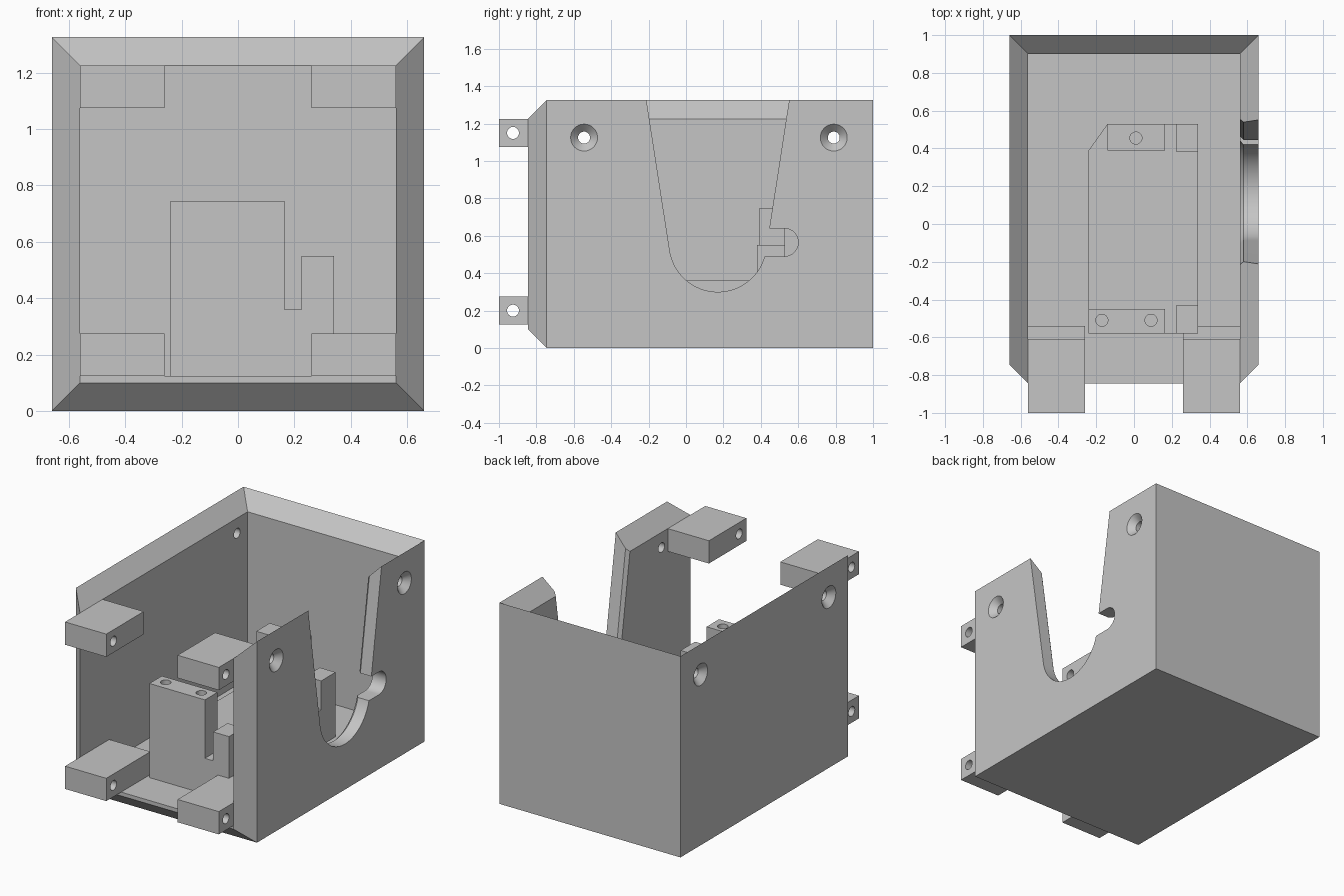
import bpy, bmesh
from math import sin, cos, pi, radians
from mathutils import Vector

cube = bpy.data.objects.get("Cube")
if cube:
    bpy.data.objects.remove(cube, do_unlink=True)

grey = bpy.data.materials.new("light grey plastic")
grey.use_nodes = True
GREY = (0.56, 0.56, 0.56, 1)
grey.diffuse_color = GREY
grey.node_tree.nodes["Principled BSDF"].inputs["Base Color"].default_value = GREY


def make(name, verts, faces):
    bm = bmesh.new()
    vs = [bm.verts.new(v) for v in verts]
    for f in faces:
        bm.faces.new([vs[i] for i in f])
    bmesh.ops.recalc_face_normals(bm, faces=bm.faces)
    mesh = bpy.data.meshes.new(name)
    bm.to_mesh(mesh)
    bm.free()
    mesh.materials.append(grey)
    ob = bpy.data.objects.new(name, mesh)
    bpy.context.collection.objects.link(ob)
    return ob


def loft(name, rings):
    """Capped solid through rings with equal point counts."""
    n = len(rings[0])
    faces = [tuple(range(n)), tuple(range((len(rings) - 1) * n, len(rings) * n))]
    for k in range(len(rings) - 1):
        for i in range(n):
            j = (i + 1) % n
            faces.append((k * n + i, k * n + j, k * n + n + j, k * n + n + i))
    return make(name, [p for r in rings for p in r], faces)


def box(name, x, y, z):
    return loft(name, [[(x[0], y[0], h), (x[1], y[0], h), (x[1], y[1], h), (x[0], y[1], h)] for h in z])


def circle_x(x, y, z, r, n=32):
    return [(x, y + r * cos(2 * pi * i / n), z + r * sin(2 * pi * i / n)) for i in range(n)]


def circle_z(x, y, z, r, n=32):
    return [(x + r * cos(2 * pi * i / n), y + r * sin(2 * pi * i / n), z) for i in range(n)]


def cut(ob, cutters):
    bpy.context.view_layer.objects.active = ob
    for c in cutters:
        c.hide_render = True
        mod = ob.modifiers.new("cut", 'BOOLEAN')
        mod.operation = 'DIFFERENCE'
        mod.solver = 'EXACT'
        mod.object = c
        bpy.ops.object.modifier_apply(modifier=mod.name)
        bpy.data.objects.remove(c, do_unlink=True)
    bpy.ops.object.select_all(action='DESELECT')
    ob.select_set(True)
    bpy.ops.object.shade_smooth_by_angle(angle=radians(30))


# Housing: floor, back and two sides with mitred rims, open at top and front
W, F, B, H, T = 0.66, -0.745, 1.0, 1.325, 0.1
FLOOR = 0.125
outer = [(-W, F), (-W, B), (W, B), (W, F)]
inner = [(-W + T, F - T), (-W + T, B - T), (W - T, B - T), (W - T, F - T)]
verts = [(*p, 0) for p in outer] + [(*p, H) for p in outer]
verts += [(*p, H - T) for p in inner] + [(*p, FLOOR) for p in inner]
verts += [(*inner[0], T), (*inner[3], T)]
faces = [(k + i, k + i + 1, k + i + 5, k + i + 4) for k in (0, 4, 8) for i in range(3)]
faces += [(0, 1, 2, 3), (12, 13, 14, 15), (0, 4, 8, 12, 16), (3, 7, 11, 15, 17),
          (0, 3, 17, 16), (16, 17, 15, 12)]
housing = make("housing", verts, faces)


# Tapered U notch in the left wall, with a small chamfer on the inside
def notch(x, r, n=32):
    lean = radians(8.8)
    c = Vector((x, 0.17, 0.56))
    pts = []
    for i in range(n + 1):
        a = pi + lean + (pi - 2 * lean) * i / n
        pts.append(c + Vector((0, r * cos(a), r * sin(a))))
    left = pts[0] + Vector((0, -sin(lean), cos(lean)))
    right = pts[-1] + Vector((0, sin(lean), cos(lean)))
    return [left] + pts + [right]


cutters = [loft("notch_cutter", [notch(0.54, 0.30), notch(0.58, 0.26), notch(0.72, 0.26)])]


# Round-ended side slot opening off the notch
def slot(x, r=0.075, n=20):
    arc = [(x, 0.525 + r * cos(a), 0.565 + r * sin(a))
           for a in (-pi / 2 + pi * i / n for i in range(n + 1))]
    return [(x, 0.3, 0.565 - r)] + arc + [(x, 0.3, 0.565 + r)]


cutters.append(loft("slot_cutter", [slot(0.5), slot(0.72)]))

# Countersunk screw holes in both walls
for s in (-1, 1):
    for y in (-0.545, 0.79):
        profile = [(0.5, 0.032), (0.62, 0.032), (0.67, 0.082)]
        cutters.append(loft("screw_cutter", [circle_x(s * x, y, 1.125, r) for x, r in profile]))
cut(housing, cutters)

# Front mounting tabs, each with a cross hole
for side, s in (("left", 1), ("right", -1)):
    for level, z, back in (("lower", FLOOR, -0.54), ("upper", 1.075, -0.61)):
        tab = box(f"{level}_{side}_tab", sorted((s * 0.26, s * 0.56)), (-1, back), (z, z + 0.15))
        cut(tab, [loft("tab_cutter", [circle_x(x, -0.925, z + 0.075, 0.032)
                                      for x in (s * 0.2, s * 0.62)])])

# Inner bracket: base with one clipped corner
outline = [(-0.24, -0.58), (0.34, -0.58), (0.34, 0.53), (-0.14, 0.53), (-0.24, 0.39)]
loft("bracket_base", [[(*p, z) for p in outline] for z in (FLOOR, 0.36)])

# Tall bracket posts with screw holes in the top
for name, x, y, holes in (("front", (-0.24, 0.165), (-0.58, -0.45), ((-0.17, -0.51), (0.09, -0.51))),
                          ("back", (-0.14, 0.165), (0.39, 0.53), ((0.01, 0.455),))):
    post = box(f"{name}_tall_post", x, y, (0.36, 0.745))
    cut(post, [loft("post_cutter", [circle_z(*h, z, 0.032) for z in (0.5, 0.8)]) for h in holes])

# Short bracket posts
box("front_short_post", (0.225, 0.34), (-0.58, -0.43), (0.36, 0.55))
box("back_short_post", (0.225, 0.34), (0.38, 0.53), (0.36, 0.55))
